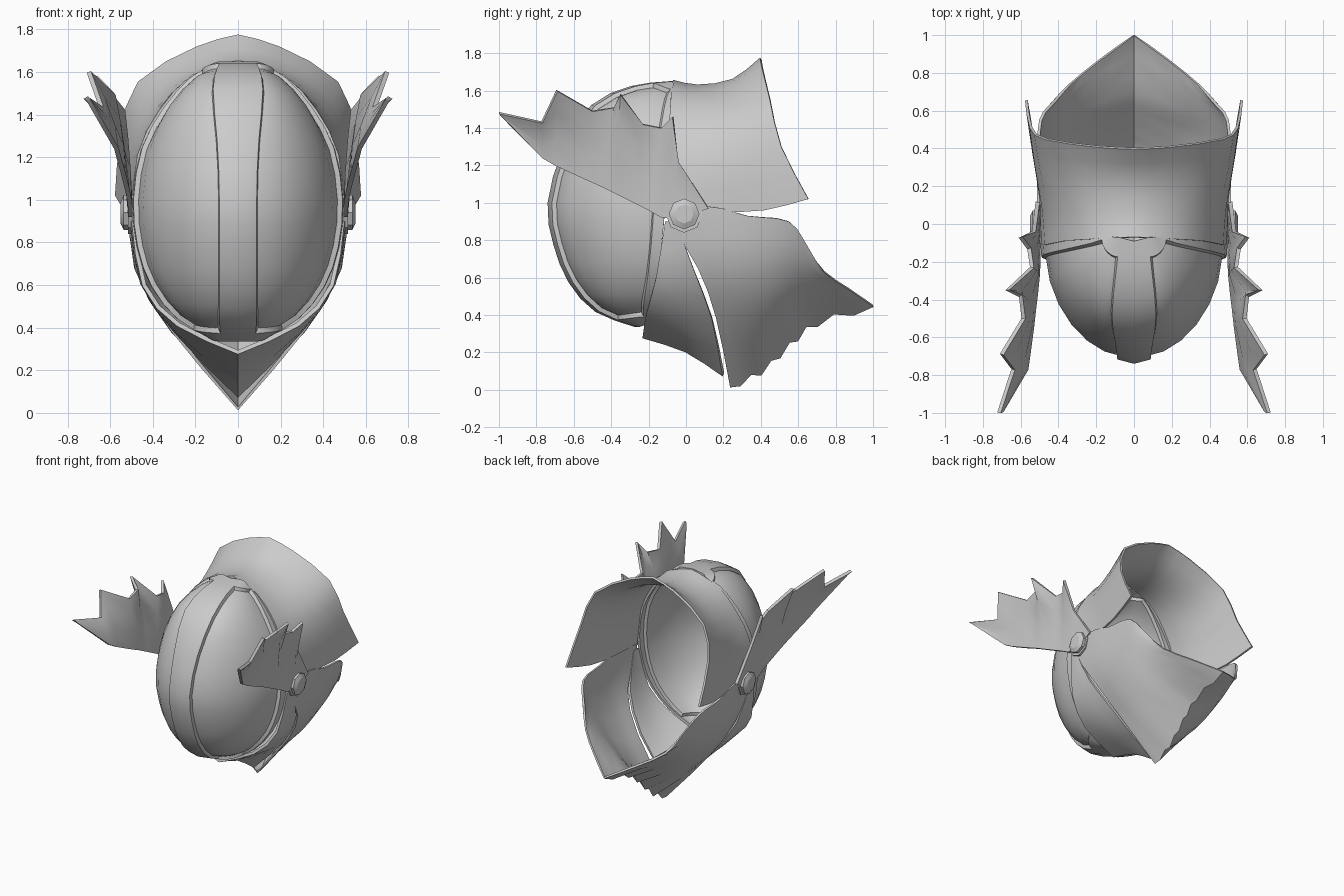
import bpy, bmesh, math
from mathutils import Vector

if "Cube" in bpy.data.objects:
    bpy.data.objects.remove(bpy.data.objects["Cube"])

steel = bpy.data.materials.new("grey steel")
steel.use_nodes = True
steel.diffuse_color = (0.6, 0.6, 0.6, 1)
steel.node_tree.nodes["Principled BSDF"].inputs["Base Color"].default_value = (0.6, 0.6, 0.6, 1)


def curve(points, steps):
    """Smooth path through the points, with some steps per span."""
    p = [Vector(q) for q in points]
    p = [2 * p[0] - p[1]] + p + [2 * p[-1] - p[-2]]
    out = []
    for i in range(1, len(p) - 2):
        a, b, c, d = p[i - 1:i + 3]
        for k in range(steps):
            t = k / steps
            out.append(0.5 * (2 * b + (c - a) * t + (2 * a - 5 * b + 4 * c - d) * t * t
                              + (3 * b - a - 3 * c + d) * t ** 3))
    return out + [p[-2]]


def refine(rows, along, across):
    """Smooth a control grid in both directions."""
    rows = [curve(r, along) for r in rows]
    cols = [curve(c, across) for c in zip(*rows)]
    return [list(r) for r in zip(*cols)]


def sheet(name, rows, thickness, recess=None, angle=35):
    """Mirrored plate with thickness, made from a grid of points."""
    bm = bmesh.new()
    v = [[bm.verts.new(p) for p in r] for r in rows]
    faces = {}
    for i in range(len(v) - 1):
        for j in range(len(v[0]) - 1):
            faces[i, j] = bm.faces.new((v[i][j], v[i][j + 1], v[i + 1][j + 1], v[i + 1][j]))
    bm.normal_update()
    middle = Vector((0, 0, 0.95))
    if sum(f.normal.dot(f.calc_center_median() - middle) for f in bm.faces) < 0:
        bmesh.ops.reverse_faces(bm, faces=bm.faces[:])
    if recess:
        chosen = [f for key, f in faces.items() if recess(*key)]
        bmesh.ops.inset_region(bm, faces=chosen, thickness=0.01, depth=-0.022, use_even_offset=True)
    me = bpy.data.meshes.new(name)
    bm.to_mesh(me)
    bm.free()
    ob = bpy.data.objects.new(name, me)
    bpy.context.collection.objects.link(ob)
    mirror = ob.modifiers.new("mirror", 'MIRROR')
    mirror.merge_threshold = 0.002
    solid = ob.modifiers.new("thickness", 'SOLIDIFY')
    solid.thickness = thickness
    solid.offset = 0
    finish(ob, angle)


def finish(ob, angle):
    ob.data.materials.append(steel)
    bpy.ops.object.select_all(action='DESELECT')
    ob.select_set(True)
    bpy.context.view_layer.objects.active = ob
    bpy.ops.object.convert(target='MESH')
    bpy.ops.object.shade_smooth_by_angle(angle=math.radians(angle))


# Face shell: centre line swept round to the side rim, with a raised middle strip
centre = [(0, -.07, 1.64), (0, -.27, 1.615), (0, -.48, 1.515), (0, -.63, 1.28), (0, -.71, 1.0),
          (0, -.68, .78), (0, -.60, .58), (0, -.46, .425), (0, -.25, .345)]
rim = [(.11, -.07, 1.625), (.22, -.08, 1.56), (.345, -.09, 1.415), (.445, -.10, 1.235), (.485, -.11, 1),
       (.465, -.13, .78), (.40, -.16, .6), (.28, -.2, .45), (.12, -.22, .355)]
turns = [0, .2, .45, .7, .95, 1.2, 1.47, math.pi / 2]
shell = []
for n, (c, r) in enumerate(zip(curve(centre, 2), curve(rim, 2))):
    strip = 0.08 + 0.03 * math.exp(-((n - 4) / 2) ** 2)
    row = [c + Vector((0, -.02, 0))]
    for a in turns:
        s, k = math.sin(a), math.cos(a)
        forward = k - 0.05 * math.sin(2 * a)
        row.append(Vector((strip + (r.x - strip) * s, r.y + (c.y - r.y) * forward,
                           r.z + (c.z - r.z) * k)))
    shell.append(row)
last_row, last_col = len(shell) - 2, len(turns) - 1
sheet("face_shell", shell, 0.02,
      lambda i, j: 0 < i < last_row and 0 < j < last_col)

# Flared crown behind the face
crown = [
    [(0, -.07, 1.65), (.21, -.08, 1.58), (.365, -.09, 1.415), (.465, -.11, 1.21), (.495, -.1, .94)],
    [(0, .06, 1.625), (.2, .06, 1.575), (.385, .06, 1.42), (.48, .08, 1.2), (.495, .18, .95)],
    [(0, .25, 1.655), (.2, .25, 1.61), (.435, .27, 1.46), (.52, .32, 1.22), (.53, .42, .96)],
    [(0, .4, 1.77), (.19, .41, 1.715), (.465, .45, 1.55), (.545, .51, 1.3), (.57, .655, 1.02)],
]
sheet("crown", refine(crown, 2, 2), 0.015)

# Neck guard: rows run from the upper edge down to the keel
guard = [
    [(.495, -.1, .92), (.46, .065, .65), (.31, .16, .39), (0, .235, .02)],
    [(.505, .12, .98), (.48, .22, .68), (.31, .3, .39), (0, .4, .1)],
    [(.505, .33, .93), (.47, .4, .7), (.32, .47, .46), (0, .55, .24)],
    [(.495, .55, .9), (.44, .58, .72), (.3, .62, .54), (0, .7, .36)],
    [(.42, .65, .76), (.34, .74, .63), (.18, .87, .54), (0, 1, .45)],
]
guard = refine(guard, 2, 3)
for i, row in enumerate(guard[1:-1]):
    row[-1].z += 0.018 if i % 2 else -0.018
sheet("neck_guard", guard, 0.015)

# Chin guard under the face shell
chin = [
    [(.49, -.11, .9), (.44, -.16, .6), (.28, -.21, .415), (0, -.23, .285)],
    [(.495, -.08, .9), (.45, -.06, .61), (.28, -.05, .38), (0, 0, .21)],
    [(.495, -.055, .9), (.455, .045, .635), (.29, .14, .38), (0, .2, .08)],
]
sheet("chin_guard", refine(chin, 2, 2), 0.02)

# Jagged side wings: upper edge and lower edge
upper = [(.51, .12, .97), (.53, -.04, 1.22), (.6, -.07, 1.46), (.555, -.13, 1.4), (.54, -.23, 1.42),
         (.67, -.35, 1.58), (.6, -.38, 1.51), (.585, -.5, 1.49), (.7, -.69, 1.6), (.64, -.77, 1.43),
         (.715, -1, 1.48)]
lower = [(.505, 0, .93), (.505, -.06, .92), (.505, -.13, .92), (.505, -.2, .96), (.51, -.28, 1),
         (.52, -.38, 1.05), (.53, -.46, 1.09), (.54, -.55, 1.13), (.56, -.7, 1.2), (.57, -.77, 1.24),
         (.7, -.99, 1.465)]
wing = []
for low, high in zip(lower, upper):
    a, b = Vector(low), Vector(high)
    row = []
    for t in (0, .35, .7, 1):
        p = a.lerp(b, t)
        p.x = a.x + (b.x - a.x) * t ** 1.7
        row.append(p)
    wing.append(row)
sheet("side_wings", wing, 0.022)

# Octagonal pivot bolts with a washer
for side, label in ((1, "left"), (-1, "right")):
    for part, r1, r2, depth, x in (("washer", .1, .1, .015, .508), ("bolt", .082, .082, .03, .522),
                                   ("bolt_cap", .082, .05, .015, .544)):
        bpy.ops.mesh.primitive_cone_add(vertices=8, radius1=r1, radius2=r2, depth=depth,
                                        location=(side * x, -.01, .94),
                                        rotation=(0, side * math.pi / 2, 0))
        bpy.context.object.name = label + "_" + part
        finish(bpy.context.object, 20)
